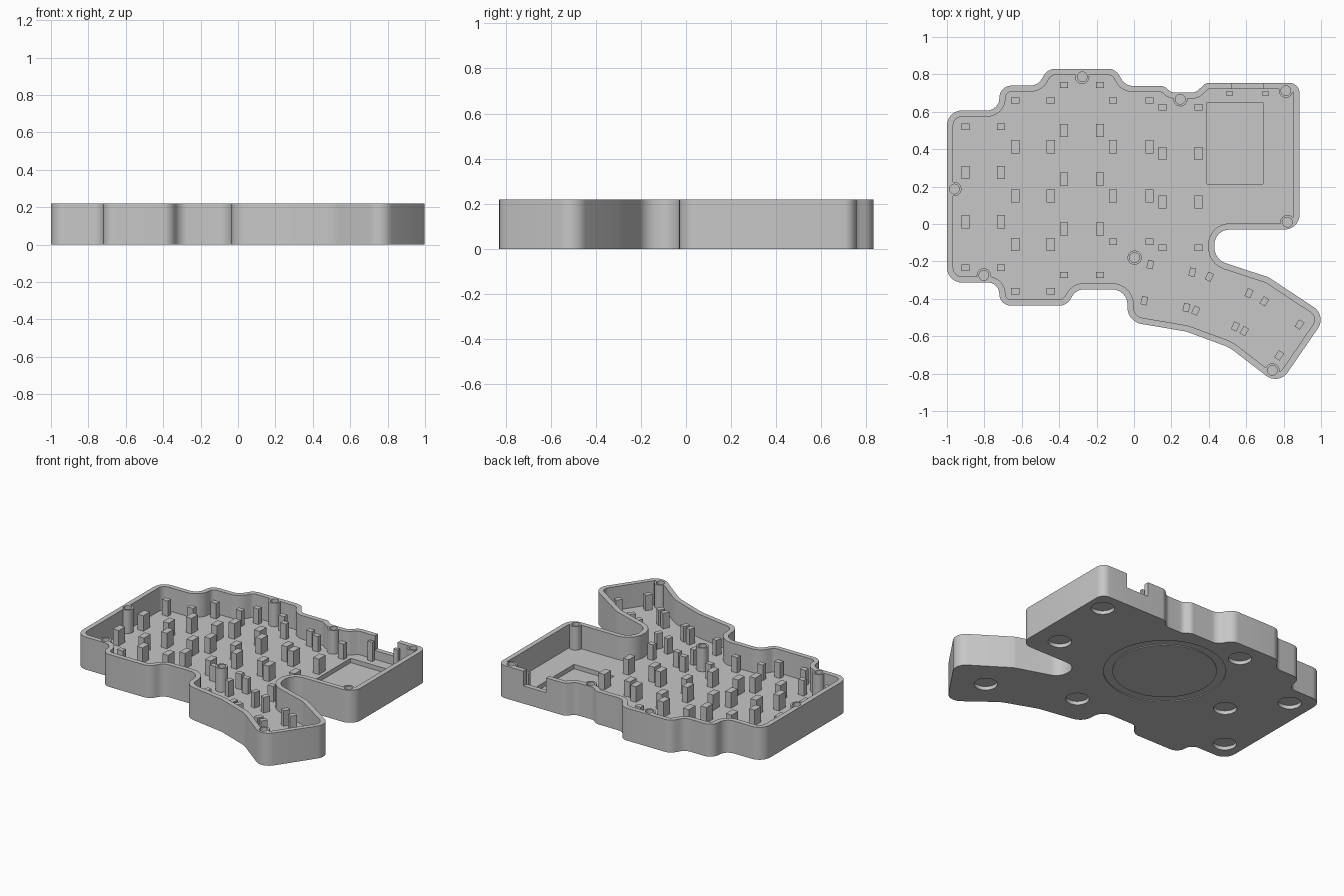
import bpy, bmesh, math
from mathutils import Vector, Matrix

if "Cube" in bpy.data.objects:
    bpy.data.objects.remove(bpy.data.objects["Cube"])

H, FLOOR, WALL = 0.22, 0.06, 0.033
grey = bpy.data.materials.new("grey plastic")
grey.diffuse_color = (0.57, 0.57, 0.57, 1)
grey.use_nodes = True
grey.node_tree.nodes["Principled BSDF"].inputs["Base Color"].default_value = grey.diffuse_color


def add_object(name, bm):
    bmesh.ops.recalc_face_normals(bm, faces=bm.faces)
    me = bpy.data.meshes.new(name)
    bm.to_mesh(me)
    bm.free()
    me.materials.append(grey)
    ob = bpy.data.objects.new(name, me)
    bpy.context.collection.objects.link(ob)
    return ob


def add_box(bm, x, y, z0, z1, sx, sy, angle=0):
    m = (Matrix.Translation((x, y, (z0 + z1) / 2))
         @ Matrix.Rotation(math.radians(angle), 4, 'Z')
         @ Matrix.Diagonal((sx, sy, z1 - z0, 1)))
    bmesh.ops.create_cube(bm, size=1, matrix=m)


def cylinders(name, points, r, z0, z1, n=32):
    bm = bmesh.new()
    for x, y in points:
        bmesh.ops.create_cone(bm, cap_ends=True, segments=n, radius1=r, radius2=r,
                              depth=z1 - z0,
                              matrix=Matrix.Translation((x, y, (z0 + z1) / 2)))
    return add_object(name, bm)


def prism(name, points, z0, z1):
    bm = bmesh.new()
    low = [bm.verts.new((p.x, p.y, z0)) for p in points]
    high = [bm.verts.new((p.x, p.y, z1)) for p in points]
    bm.faces.new(low)
    bm.faces.new(high)
    for i in range(len(points)):
        bm.faces.new((low[i - 1], low[i], high[i], high[i - 1]))
    return add_object(name, bm)


def cut(target, cutter):
    mod = target.modifiers.new("cut", 'BOOLEAN')
    mod.operation, mod.solver, mod.object = 'DIFFERENCE', 'EXACT', cutter
    bpy.context.view_layer.objects.active = target
    bpy.ops.object.modifier_apply(modifier=mod.name)
    bpy.data.objects.remove(cutter)


def rounded(corners, inset=0.0, steps=8):
    """Clockwise corners (x, y, radius) -> filleted outline, optionally inset."""
    pts, n = [], len(corners)
    moved = []
    for i, (x, y, r) in enumerate(corners):
        v = Vector((x, y))
        a = (v - Vector(corners[i - 1][:2])).normalized()
        b = (Vector(corners[(i + 1) % n][:2]) - v).normalized()
        n1, n2 = Vector((a.y, -a.x)), Vector((b.y, -b.x))
        convex = a.x * b.y - a.y * b.x < 0
        moved.append((v + (n1 + n2) * inset / (1 + n1.dot(n2)),
                      max(0.012, r - inset if convex else r + inset)))
    for i, (v, r) in enumerate(moved):
        d1 = (moved[i - 1][0] - v).normalized()
        d2 = (moved[(i + 1) % n][0] - v).normalized()
        half = d1.angle(d2) / 2
        c = v + (d1 + d2).normalized() * r / math.sin(half)
        s = v + d1 * r / math.tan(half) - c
        e = v + d2 * r / math.tan(half) - c
        sweep = math.pi - 2 * half
        for k in range(steps + 1):
            t = k / steps
            pts.append(c + (s * math.sin((1 - t) * sweep) + e * math.sin(t * sweep))
                       / math.sin(sweep))
    return pts


# Case outline, clockwise from the left end of the back edge
outline = [
    (-1, .607, .08), (-.72, .607, .065), (-.72, .74, .065), (-.515, .74, .07),
    (-.46, .83, .07), (-.10, .83, .07), (-.045, .738, .07), (.16, .738, .05),
    (.20, .703, .05), (.33, .703, .05), (.385, .755, .05), (.885, .755, .055),
    (.885, -.03, .08), (.43, -.03, .08), (.43, -.19, .09), (.72, -.285, .12),
    (1.03, -.49, .08), (.774, -.863, .08), (.51, -.66, .2), (.28, -.575, .2),
    (-.035, -.522, .09), (-.035, -.35, .08), (-.31, -.35, .07), (-.36, -.437, .07),
    (-.72, -.437, .062), (-.72, -.313, .061), (-1, -.313, .08)]
bosses = [(-.96, .187), (-.803, -.275), (-.277, .787), (.248, .667),
          (.812, .713), (.82, .01), (.003, -.18), (.74, -.783)]
feet = [(.772, .621), (.712, .14), (.725, -.554), (.176, -.331),
        (-.27, .691), (-.594, .163), (-.855, .468), (-.873, -.174)]

# Tray: solid outline hollowed by a pocket that leaves the screw bosses standing
case = prism("case_tray", rounded(outline), 0, H)
pocket = prism("pocket", rounded(outline, WALL), FLOOR, H + .1)
cut(pocket, cylinders("boss_space", bosses, .038, 0, H + .2))
cut(case, pocket)
cut(case, cylinders("screw_holes", bosses, .026, .08, H + .1, 24))

# Battery recess in the floor and connector notch in the back wall
for x, y, z0, sx, sy in ((.54, .432, .03, .30, .435), (.605, .76, .12, .17, .10)):
    bm = bmesh.new()
    add_box(bm, x, y, z0, H + .1, sx, sy)
    cut(case, add_object("box_cutter", bm))

# Underside: round foot sockets and a shallow ring groove
cut(case, cylinders("foot_sockets", feet, .072, -.1, .025))
ring = cylinders("ring_groove", [(-.014, .276)], .376, -.1, .006, 64)
cut(ring, cylinders("ring_core", [(-.014, .276)], .32, -.2, .1, 64))
cut(case, ring)

# Supports under each key column: (left x, right x, end rows, middle rows)
TOP = .165
columns = [
    (-.90, -.71, (.52, -.234), (.275, .012)),
    (-.635, -.445, (.66, -.36), (.413, .15, -.11)),
    (-.375, -.183, (.743, -.273), (.50, .24, -.027)),
    (-.112, .082, (.66, -.095), (.413, .15)),
    (.153, .345, (.625, -.127), (.378, .117))]
bm = bmesh.new()
for xl, xr, ends, mids in columns:
    for x in (xl, xr):
        for y in ends:
            add_box(bm, x, y, FLOOR - .01, TOP, .043, .034)
        for y in mids:
            add_box(bm, x, y, FLOOR - .01, TOP, .043, .07)
add_object("key_supports", bm)

# Turned supports under the thumb keys
thumb = [
    (-13, [(.087, -.217), (.055, -.41), (.312, -.258), (.28, -.447)]),
    (-25, [(.403, -.282), (.33, -.463), (.615, -.37), (.542, -.548)]),
    (-33, [(.697, -.413), (.59, -.572), (.885, -.538), (.777, -.702)])]
bm = bmesh.new()
for angle, places in thumb:
    for x, y in places:
        add_box(bm, x, y, FLOOR - .01, TOP, .033, .045, angle)
add_object("thumb_supports", bm)

# Slim guides beside the connector notch
bm = bmesh.new()
for x in (.51, .703):
    add_box(bm, x, .697, FLOOR - .01, .19, .036, .022)
add_object("connector_guides", bm)

# Smooth the curved walls, keep the edges sharp
bpy.ops.object.select_all(action='DESELECT')
case.select_set(True)
bpy.context.view_layer.objects.active = case
bpy.ops.object.shade_smooth_by_angle(angle=math.radians(30))
